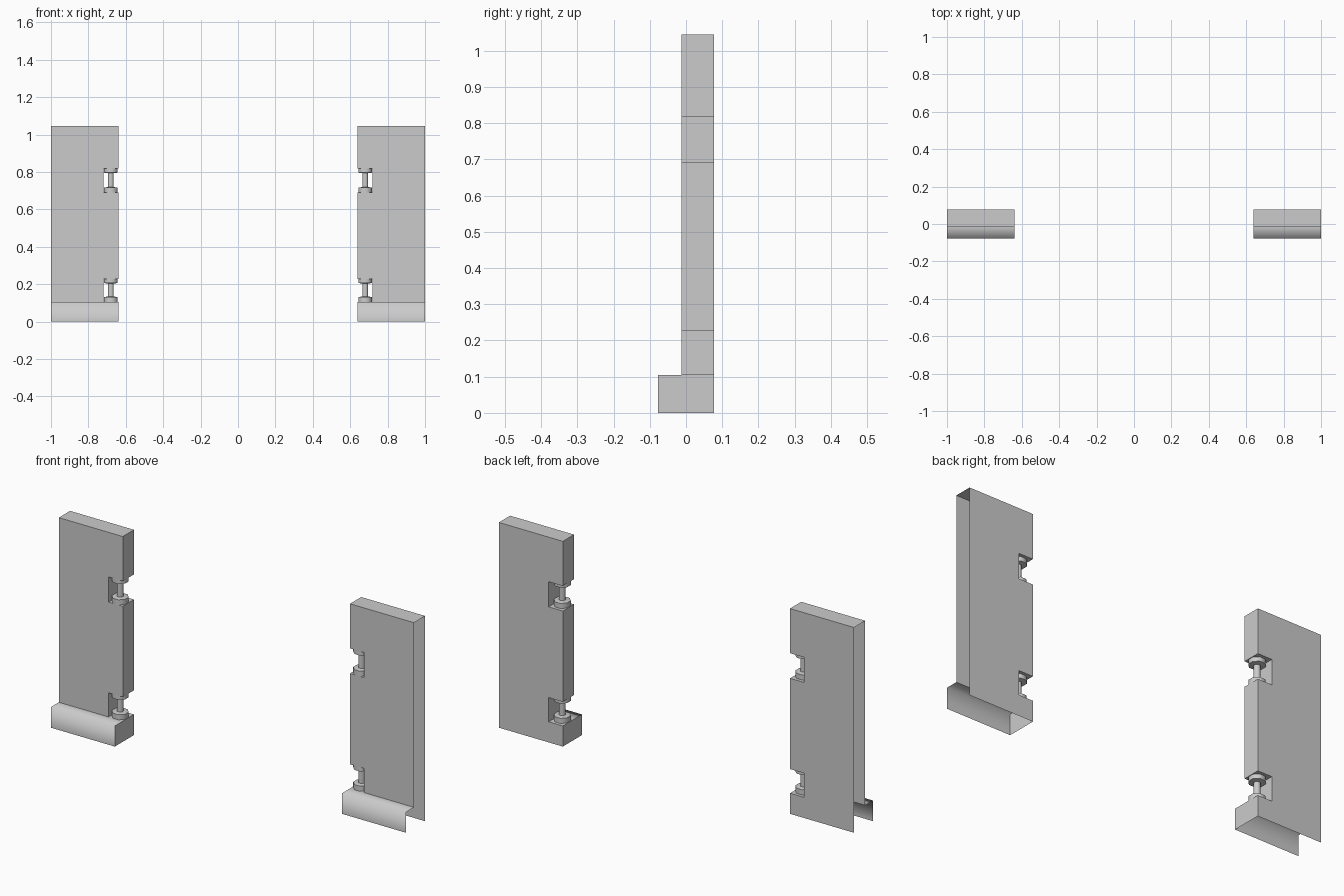
import bpy, bmesh, math

if "Cube" in bpy.data.objects:
    bpy.data.objects.remove(bpy.data.objects["Cube"])

XO, XI, XN = 1.0, 0.64, 0.72            # outer end, inner end, notch depth
YF, YB, YS = -0.013, 0.077, -0.077      # wall front, wall back, skirting front
ZT, ZS = 1.045, 0.105                   # wall top, skirting top
NOTCHES = [(0.69, 0.818), (ZS, 0.228)]  # notch heights, top first


def make_object(name, faces, s, smooth=False):
    """Build a mesh from lists of corner points; s = -1 mirrors it in x."""
    bm = bmesh.new()
    for pts in faces:
        vs = [bm.verts.new((s * x, y, z)) for x, y, z in pts]
        f = bm.faces.new(vs if s > 0 else vs[::-1])
        f.smooth = smooth
    bmesh.ops.remove_doubles(bm, verts=bm.verts[:], dist=1e-5)
    me = bpy.data.meshes.new(name)
    bm.to_mesh(me)
    bm.free()
    ob = bpy.data.objects.new(name, me)
    bpy.context.collection.objects.link(ob)
    return ob


def wall(name, s):
    # top and notched inner edge, running from the outer top corner down
    path = [(XO, ZT), (XI, ZT)]
    for lo, hi in NOTCHES:
        path += [(XI, hi), (XN, hi), (XN, lo), (XI, lo)]
    front = [(XO, ZS)] + path[:-1]
    back = [(XO, 0)] + path + [(XI, 0)]
    faces = [[(x, YF, z) for x, z in front],
             [(x, YB, z) for x, z in reversed(back)]]
    for (x0, z0), (x1, z1) in zip(path, path[1:]):
        faces.append([(x0, YF, z0), (x0, YB, z0), (x1, YB, z1), (x1, YF, z1)])
    # inner end below the lowest notch, closing the skirting
    faces.append([(XI, YB, 0), (XI, YS, 0), (XI, YS, ZS), (XI, YF, ZS), (XI, YB, ZS)])
    make_object(name, faces, s)


def skirting(name, s):
    # top and front with one soft shaded corner, open below and at the outer end
    make_object(name, [
        [(XI, YS, ZS), (XO, YS, ZS), (XO, YF, ZS), (XI, YF, ZS)],
        [(XI, YS, 0), (XO, YS, 0), (XO, YS, ZS), (XI, YS, ZS)]], s, True)


def peg(name, s, lo, hi):
    # eight-sided spool: a flange at each end of a thin stem
    k = 1 / math.cos(math.pi / 8)
    prof = [(0.037, lo), (0.037, lo + 0.026), (0.015, lo + 0.029),
            (0.015, hi - 0.025), (0.037, hi - 0.022), (0.037, hi)]
    cx, cy = 0.68, 0.024

    def pt(r, z, i):
        a = math.pi / 8 + i * math.pi / 4
        return (cx + r * k * math.cos(a), cy + r * k * math.sin(a), z)

    faces = []
    for (r0, z0), (r1, z1) in zip(prof, prof[1:]):
        for i in range(8):
            faces.append([pt(r0, z0, i), pt(r0, z0, i + 1),
                          pt(r1, z1, i + 1), pt(r1, z1, i)])
    ob = make_object(name, faces, s)
    bpy.ops.object.select_all(action='DESELECT')
    ob.select_set(True)
    bpy.context.view_layer.objects.active = ob
    bpy.ops.object.shade_smooth_by_angle(angle=math.radians(50))


for side, s in (("left", -1), ("right", 1)):
    wall("wall_" + side, s)
    skirting("skirting_" + side, s)
    for level, (lo, hi) in zip(("upper", "lower"), NOTCHES):
        peg(f"peg_{level}_{side}", s, lo, hi)
